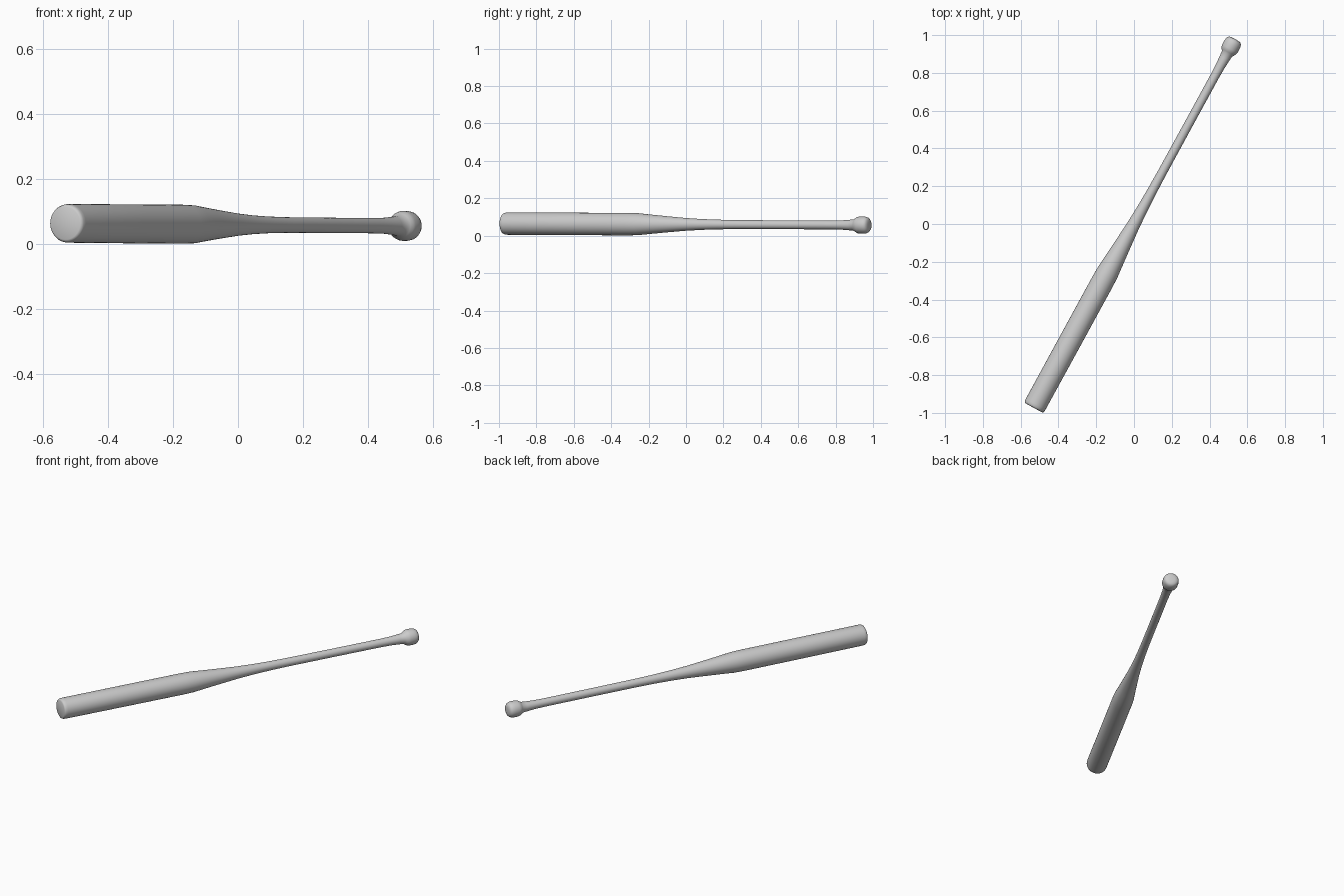
import bpy, bmesh, math
from mathutils import Vector

if "Cube" in bpy.data.objects:
    bpy.data.objects.remove(bpy.data.objects["Cube"])

# Bat axis, from barrel end to knob end
start = Vector((-0.531, -0.973, 0.0645))
end = Vector((0.535, 0.979, 0.0565))
axis = end - start
length = axis.length

# Profile: (distance from barrel end, radius)
profile = [
    (0.0, 0.0), (0.0, 0.050), (0.003, 0.0555), (0.010, 0.0585), (0.022, 0.0595),
    (0.40, 0.0600), (0.76, 0.0600), (0.82, 0.0585), (0.90, 0.0510), (1.00, 0.0425),
    (1.10, 0.0345), (1.20, 0.0290), (1.30, 0.0258), (1.42, 0.0240), (1.70, 0.0235),
    (2.00, 0.0235), (2.06, 0.0250), (2.11, 0.0285), (2.135, 0.0310),
    (2.146, 0.0380), (2.155, 0.0435), (2.166, 0.0460), (2.190, 0.0460),
    (2.204, 0.0445), (2.214, 0.0405), (length - 0.003, 0.033), (length, 0.018), (length, 0.0),
]


def revolve(name, points, sides=48):
    bm = bmesh.new()
    verts = [bm.verts.new((r, 0, z)) for z, r in points]
    edges = [bm.edges.new(pair) for pair in zip(verts, verts[1:])]
    bmesh.ops.spin(bm, geom=verts + edges, axis=(0, 0, 1), cent=(0, 0, 0),
                   angle=2 * math.pi, steps=sides, use_duplicate=False)
    bmesh.ops.remove_doubles(bm, verts=bm.verts, dist=1e-5)
    bmesh.ops.recalc_face_normals(bm, faces=bm.faces)
    mesh = bpy.data.meshes.new(name)
    bm.to_mesh(mesh)
    bm.free()
    obj = bpy.data.objects.new(name, mesh)
    bpy.context.collection.objects.link(obj)
    return obj


# Whole bat lying on the ground
bat = revolve("baseball_bat", profile)
bat.location = start
bat.rotation_euler = axis.to_track_quat('Z', 'Y').to_euler()

bpy.context.view_layer.objects.active = bat
bat.select_set(True)
bpy.ops.object.shade_smooth_by_angle(angle=math.radians(40))
